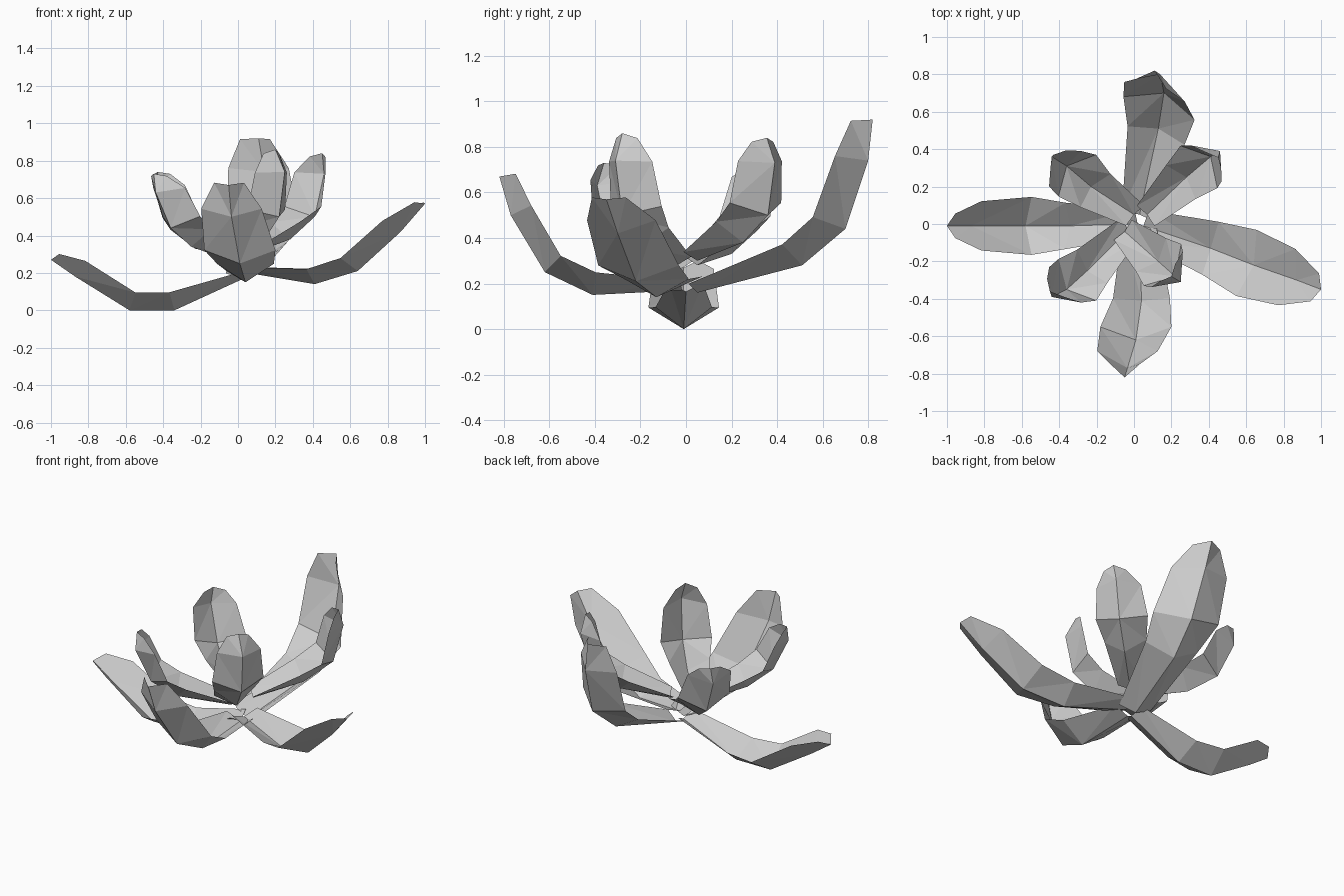
import bpy
import bmesh
import math
from mathutils import Vector

if "Cube" in bpy.data.objects:
    bpy.data.objects.remove(bpy.data.objects["Cube"], do_unlink=True)

# Single plain grey for the whole flower
grey = bpy.data.materials.new("petal_grey")
grey.use_nodes = True
colour = (0.6, 0.6, 0.6, 1)
grey.diffuse_color = colour
grey.node_tree.nodes["Principled BSDF"].inputs["Base Color"].default_value = colour

# Shared petal outline from root to tip: relative width, and how far the rims rise
WIDTHS = (0.48, 0.8, 1, 0.85, 0.42)
RIM_LIFT = (0.04, 0.1, 0.1, 0.1)


def build_petal(name, heading, half_width, spine, depth=1, tip_lift=0.07):
    """Fold a low-poly strip along its spine into a cupped petal."""
    points = [Vector(p) for p in spine]
    lifts = [lift * depth for lift in RIM_LIFT] + [tip_lift]
    angle = math.radians(heading)
    side = Vector((-math.sin(angle), math.cos(angle), 0))
    last = len(points) - 1
    bm = bmesh.new()
    rows = []
    for i, point in enumerate(points):
        # The tip keeps the direction of the row below it
        j = min(i, last - 1)
        tangent = (points[j + 1] - points[max(j - 1, 0)]).normalized()
        inward = tangent.cross(side).normalized()
        rim = point + inward * lifts[i]
        if i == last:
            rim -= tangent * 0.02
        spread = side * half_width * WIDTHS[i]
        rows.append([bm.verts.new(v) for v in (rim - spread, point, rim + spread)])

    # Two columns of faces meet at the midrib
    for lower, upper in zip(rows, rows[1:]):
        for k in range(len(lower) - 1):
            bm.faces.new((lower[k], upper[k], upper[k + 1], lower[k + 1])[::-1])
    bmesh.ops.triangulate(bm, faces=bm.faces[:])

    mesh = bpy.data.meshes.new(name)
    bm.to_mesh(mesh)
    bm.free()
    mesh.materials.append(grey)
    petal = bpy.data.objects.new(name, mesh)
    bpy.context.collection.objects.link(petal)
    return petal


# Long outer petals
build_petal("outer_petal_right", 180, 0.155, [
    (0.02, 0, 0.165), (-0.34, -0.01, 0), (-0.58, -0.01, 0),
    (-0.87, -0.01, 0.18), (-1, -0.01, 0.27)], tip_lift=0.05)
build_petal("outer_petal_left", -17, 0.185, [
    (0.05, -0.01, 0.2), (0.41, -0.13, 0.14), (0.64, -0.22, 0.21),
    (0.87, -0.3, 0.42), (1, -0.35, 0.57)], depth=0.8, tip_lift=0.03)
build_petal("outer_petal_front", -90, 0.19, [
    (0.03, -0.02, 0.17), (0.04, -0.41, 0.15), (0.01, -0.62, 0.25),
    (-0.035, -0.77, 0.5), (-0.05, -0.82, 0.67)])
build_petal("outer_petal_back", 72, 0.2, [
    (0.03, 0.05, 0.16), (0.13, 0.51, 0.28), (0.16, 0.7, 0.44),
    (0.14, 0.8, 0.74), (0.11, 0.82, 0.92)])

# Short upright inner petals
build_petal("inner_petal_back_left", 41, 0.15, [
    (0.07, 0.05, 0.3), (0.28, 0.25, 0.38), (0.41, 0.36, 0.5),
    (0.46, 0.39, 0.73), (0.45, 0.355, 0.84)], tip_lift=0.03)
build_petal("inner_petal_back_right", 138, 0.15, [
    (0, 0.05, 0.28), (-0.23, 0.2, 0.33), (-0.36, 0.31, 0.43),
    (-0.44, 0.36, 0.64), (-0.43, 0.37, 0.74)], tip_lift=0.03)
build_petal("inner_petal_front_right", -138, 0.15, [
    (-0.03, -0.03, 0.26), (-0.25, -0.25, 0.34), (-0.36, -0.35, 0.44),
    (-0.44, -0.39, 0.63), (-0.45, -0.36, 0.73)], tip_lift=0.03)
build_petal("inner_petal_front_left", -42, 0.15, [
    (-0.05, -0.04, 0.28), (0.13, -0.2, 0.36), (0.22, -0.28, 0.5),
    (0.25, -0.31, 0.74), (0.2, -0.28, 0.86)], tip_lift=0.03)
